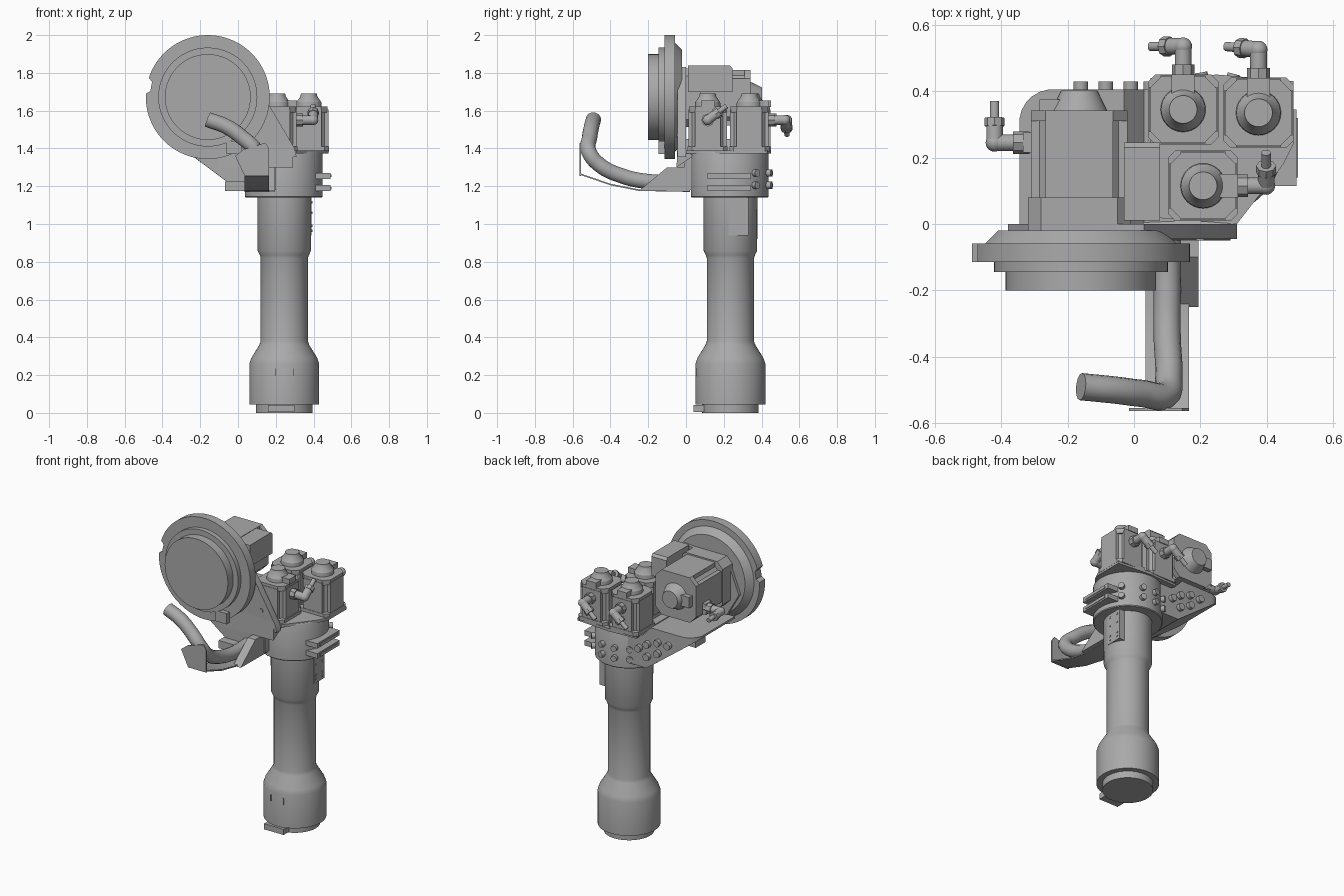
import bpy, bmesh, math
from mathutils import Vector

old = bpy.data.objects.get("Cube")
if old:
    bpy.data.objects.remove(old)

grey = bpy.data.materials.new("machine grey")
grey.use_nodes = True
grey.diffuse_color = (0.4, 0.4, 0.4, 1)
grey.node_tree.nodes["Principled BSDF"].inputs["Base Color"].default_value = (0.4, 0.4, 0.4, 1)


def finish(name, bm):
    bmesh.ops.recalc_face_normals(bm, faces=bm.faces)
    mesh = bpy.data.meshes.new(name)
    bm.to_mesh(mesh)
    bm.free()
    mesh.materials.append(grey)
    ob = bpy.data.objects.new(name, mesh)
    bpy.context.collection.objects.link(ob)
    bpy.ops.object.select_all(action='DESELECT')
    ob.select_set(True)
    bpy.context.view_layer.objects.active = ob
    bpy.ops.object.shade_smooth_by_angle(angle=math.radians(30))
    return ob


def prism_mesh(pts, axis, a, b):
    place = {'x': lambda p, h: (h, p[0], p[1]),
             'y': lambda p, h: (p[0], h, p[1]),
             'z': lambda p, h: (p[0], p[1], h)}[axis]
    bm = bmesh.new()
    lo = [bm.verts.new(place(p, a)) for p in pts]
    hi = [bm.verts.new(place(p, b)) for p in pts]
    bm.faces.new(lo)
    bm.faces.new(hi)
    for i in range(len(pts)):
        j = (i + 1) % len(pts)
        bm.faces.new((lo[i], lo[j], hi[j], hi[i]))
    return bm


def prism(name, pts, axis, a, b):
    return finish(name, prism_mesh(pts, axis, a, b))


def box(name, x0, x1, y0, y1, z0, z1):
    return prism(name, [(x0, y0), (x1, y0), (x1, y1), (x0, y1)], 'z', z0, z1)


def chamfered(cx, cy, h, c):
    d = h - c
    return [(cx + x, cy + y) for x, y in
            [(h, -d), (h, d), (d, h), (-d, h), (-h, d), (-h, -d), (-d, -h), (d, -h)]]


def notched(cx, cy, h, c):
    d = h - c
    pts = []
    for sx, sy in [(1, 1), (-1, 1), (-1, -1), (1, -1)]:
        corner = [(h, d), (d + c * 0.4, d), (d, d + c * 0.4), (d, h)]
        if sx * sy < 0:
            corner.reverse()
        pts += [(cx + sx * x, cy + sy * y) for x, y in corner]
    return pts


def rod(name, p, q, r1, r2=None, seg=32):
    p, q = Vector(p), Vector(q)
    bm = bmesh.new()
    bmesh.ops.create_cone(bm, cap_ends=True, segments=seg, radius1=r1,
                          radius2=r1 if r2 is None else r2, depth=(q - p).length)
    turn = (q - p).to_track_quat('Z', 'Y').to_matrix().to_4x4()
    turn.translation = (p + q) / 2
    bmesh.ops.transform(bm, matrix=turn, verts=bm.verts)
    return finish(name, bm)


def ball(name, c, r):
    bm = bmesh.new()
    bmesh.ops.create_uvsphere(bm, u_segments=20, v_segments=12, radius=r)
    bmesh.ops.translate(bm, vec=c, verts=bm.verts)
    return finish(name, bm)


def lathe(name, cx, cy, profile, seg=64):
    bm = bmesh.new()
    rings = [[bm.verts.new((cx + r * math.cos(t * math.tau / seg),
                            cy + r * math.sin(t * math.tau / seg), z))
              for t in range(seg)] for r, z in profile]
    bm.faces.new(rings[0])
    bm.faces.new(rings[-1])
    for a, b in zip(rings, rings[1:]):
        for i in range(seg):
            j = (i + 1) % seg
            bm.faces.new((a[i], a[j], b[j], b[i]))
    return finish(name, bm)


def connector(name, base, out, arm):
    base, out, arm = Vector(base), Vector(out), Vector(arm).normalized()
    elbow = base + out * 0.085
    rod(name + "_nut", base - out * 0.02, base + out * 0.03, 0.034, seg=8)
    rod(name + "_neck", base, elbow, 0.025)
    ball(name + "_elbow", elbow, 0.027)
    rod(name + "_arm", elbow, elbow + arm * 0.06, 0.025)
    rod(name + "_ring", elbow + arm * 0.05, elbow + arm * 0.075, 0.03, seg=8)
    rod(name + "_cable_end", elbow + arm * 0.07, elbow + arm * 0.125, 0.014)


# Main column and collar
lathe("column", 0.245, 0.235, [(0.15, 0), (0.15, 0.045), (0.185, 0.045), (0.185, 0.26),
      (0.175, 0.29), (0.132, 0.36), (0.125, 0.38), (0.125, 0.82), (0.13, 0.835),
      (0.142, 0.86), (0.143, 1.15)])
lathe("collar", 0.242, 0.232, [(0.2, 1.14), (0.205, 1.145), (0.205, 1.375), (0.2, 1.385)])
box("foot_tab", 0.16, 0.3, 0.04, 0.12, 0.005, 0.042)
for x in (0.2, 0.29):
    box("column_slot_mark", x - 0.003, x + 0.003, 0.049, 0.07, 0.195, 0.235)
prism("motor_deck", [(0.05, 0.02), (0.31, 0.0), (0.45, 0.18), (0.48, 0.24), (0.48, 0.43),
      (0.25, 0.45), (0.05, 0.44)], 'z', 1.372, 1.39)

# Side plate and rails
box("side_plate", 0.33, 0.39, 0.225, 0.33, 0.94, 1.14)
for y in (0.245, 0.31):
    for z in (0.965, 0.99, 1.06, 1.115):
        rod("side_plate_screw", (0.38, y, z), (0.394, y, z), 0.007, seg=12)
for z in (1.19, 1.255):
    box("side_rail", 0.40, 0.49, 0.115, 0.345, z - 0.016, z + 0.016)
    box("side_rail_slot", 0.485, 0.494, 0.14, 0.32, z - 0.007, z + 0.007)
    for deg in (40, 75, 100, 125):
        d = Vector((math.cos(math.radians(deg)), math.sin(math.radians(deg)), 0))
        c = Vector((0.242, 0.232, z + 0.015))
        rod("collar_bolt", c + d * 0.195, c + d * 0.228, 0.019, seg=16)

# Three upright motors with caps and connectors
motors = [(0.148, 0.345, (0, 1, 0), (-1, 0, -0.8)),
          (0.375, 0.335, (0, 1, 0), (-1, 0.1, -0.8)),
          (0.208, 0.115, (1, 0, 0), (0, 0.8, 0.6))]
for x, y, out, arm in motors:
    prism("motor_flange", chamfered(x, y, 0.106, 0.022), 'z', 1.385, 1.41)
    prism("motor_body", notched(x, y, 0.103, 0.035), 'z', 1.41, 1.605)
    prism("motor_top", chamfered(x, y, 0.1, 0.035), 'z', 1.59, 1.622)
    lathe("motor_cap", x, y, [(0.068, 1.62), (0.066, 1.645), (0.045, 1.675), (0.042, 1.69)], 32)
    o = Vector(out)
    c = Vector((x, y, 0)) + o * 0.065
    w = Vector((abs(o.y) * 0.035 + abs(o.x) * 0.04, abs(o.x) * 0.035 + abs(o.y) * 0.04))
    box("motor_cap_lug", c.x - w.x, c.x + w.x, c.y - w.y, c.y + w.y, 1.62, 1.655)
    connector("motor_connector", Vector((x, y, 1.55)) + o * 0.105, out, arm)

# Support arm with slanted underside and rounded rear corner
bm = prism_mesh([(-0.345, 1.437), (0.0, 1.18), (0.2, 1.18), (0.2, 1.38), (0.03, 1.385),
                 (-0.03, 1.45), (-0.345, 1.45)], 'y', -0.01, 0.405)
for deg in (105, 120, 135, 150, 165):
    n = Vector((math.cos(math.radians(deg)), math.sin(math.radians(deg)), 0))
    bmesh.ops.bisect_plane(bm, geom=bm.verts[:] + bm.edges[:] + bm.faces[:],
                           plane_co=Vector((-0.245, 0.305, 0)) + n * 0.1,
                           plane_no=n, clear_outer=True)
    bmesh.ops.holes_fill(bm, edges=[e for e in bm.edges if e.is_boundary])
finish("support_arm", bm)
for x, z in [(-0.16, 1.37), (-0.085, 1.37), (-0.01, 1.34), (-0.085, 1.3), (-0.01, 1.26), (0.05, 1.3)]:
    rod("arm_bolt", (x, 0.39, z), (x, 0.43, z), 0.022, seg=16)

# Front gusset and faceplate discs
prism("front_gusset", [(-0.24, 1.36), (0.0, 1.18), (0.17, 1.18), (0.17, 1.355), (0.31, 1.355),
      (0.3, 1.4), (0.165, 1.63), (0.03, 1.83), (-0.3, 1.8), (-0.38, 1.6)], 'y', -0.045, 0.0)
prism("gusset_foot", [(-0.05, 1.3), (0.04, 1.36), (-0.045, 1.42)], 'x', -0.1, 0.29)
rod("gusset_pin", (0.2, -0.05, 1.47), (0.2, 0, 1.47), 0.013, seg=16)
cx, cz = -0.16, 1.672
rim = []
for i in range(120):
    a = i * 3
    r = 0.305 if 165 <= a <= 174 else 0.328
    rim.append((cx + r * math.cos(math.radians(a)), cz + r * math.sin(math.radians(a))))
prism("face_rim", rim, 'y', -0.115, -0.058)
for name, y0, y1, r0, r1 in [("face_back_ring", -0.02, -0.06, 0.25, 0.29),
                             ("face_step", -0.11, -0.145, 0.262, 0.262),
                             ("face_front", -0.14, -0.2, 0.227, 0.227)]:
    rod(name, (cx, y0, cz), (cx, y1, cz), r0, r1, 96)
box("face_tab", -0.06, 0.02, -0.145, -0.11, 1.37, 1.44)

# Large horizontal motor
mx, mz = -0.165, 1.668
prism("large_motor_base", chamfered(mx, mz, 0.155, 0.04), 'y', -0.02, 0.08)
prism("large_motor_body", notched(mx, mz, 0.146, 0.045), 'y', 0.08, 0.32)
prism("large_motor_end", chamfered(mx, mz, 0.146, 0.045), 'y', 0.31, 0.342)
rod("large_motor_cap", (mx, 0.34, mz), (mx, 0.402, mz), 0.085, 0.055)
box("large_motor_lug", mx - 0.12, mx, 0.34, 0.375, mz - 0.035, mz + 0.035)
connector("large_motor_connector", (-0.335, 0.245, 1.6), (-1, 0, 0), (0, 1, -0.1))
box("large_motor_connector_seat", -0.335, -0.29, 0.215, 0.275, 1.565, 1.635)
prism("gear_box", [(0.01, 1.7), (0.245, 1.7), (0.245, 1.825), (0.23, 1.84), (0.01, 1.84)],
      'x', -0.03, 0.078)

# Hose
curve = bpy.data.curves.new("hose", 'CURVE')
curve.dimensions = '3D'
curve.bevel_depth = 0.041
curve.bevel_resolution = 5
curve.use_fill_caps = True
path = [(0.1, 0.0, 1.225), (0.1, -0.2, 1.225), (0.1, -0.34, 1.255), (0.105, -0.46, 1.315),
        (0.095, -0.515, 1.385), (0.02, -0.51, 1.46), (-0.06, -0.5, 1.515), (-0.16, -0.49, 1.553)]
spline = curve.splines.new('BEZIER')
spline.bezier_points.add(len(path) - 1)
for pt, co in zip(spline.bezier_points, path):
    pt.co = co
    pt.handle_left_type = pt.handle_right_type = 'AUTO'
curve.materials.append(grey)
bpy.context.collection.objects.link(bpy.data.objects.new("hose", curve))

# Hose tray
prism("tray_floor", [(0.02, 1.17), (-0.25, 1.175), (-0.4, 1.205), (-0.56, 1.26), (-0.56, 1.268),
      (-0.4, 1.213), (-0.25, 1.183), (0.02, 1.178)], 'x', 0.035, 0.165)
prism("tray_front", [(0.035, 1.255), (0.165, 1.255), (0.165, 1.4), (0.145, 1.43),
      (0.03, 1.395), (-0.015, 1.36)], 'y', -0.563, -0.555)
prism("tray_side", [(0.02, 1.172), (-0.25, 1.175), (-0.1, 1.3), (0.02, 1.3)], 'x', 0.14, 0.195)
box("tray_inner_side", -0.07, 0.04, -0.1, 0.0, 1.175, 1.225)
